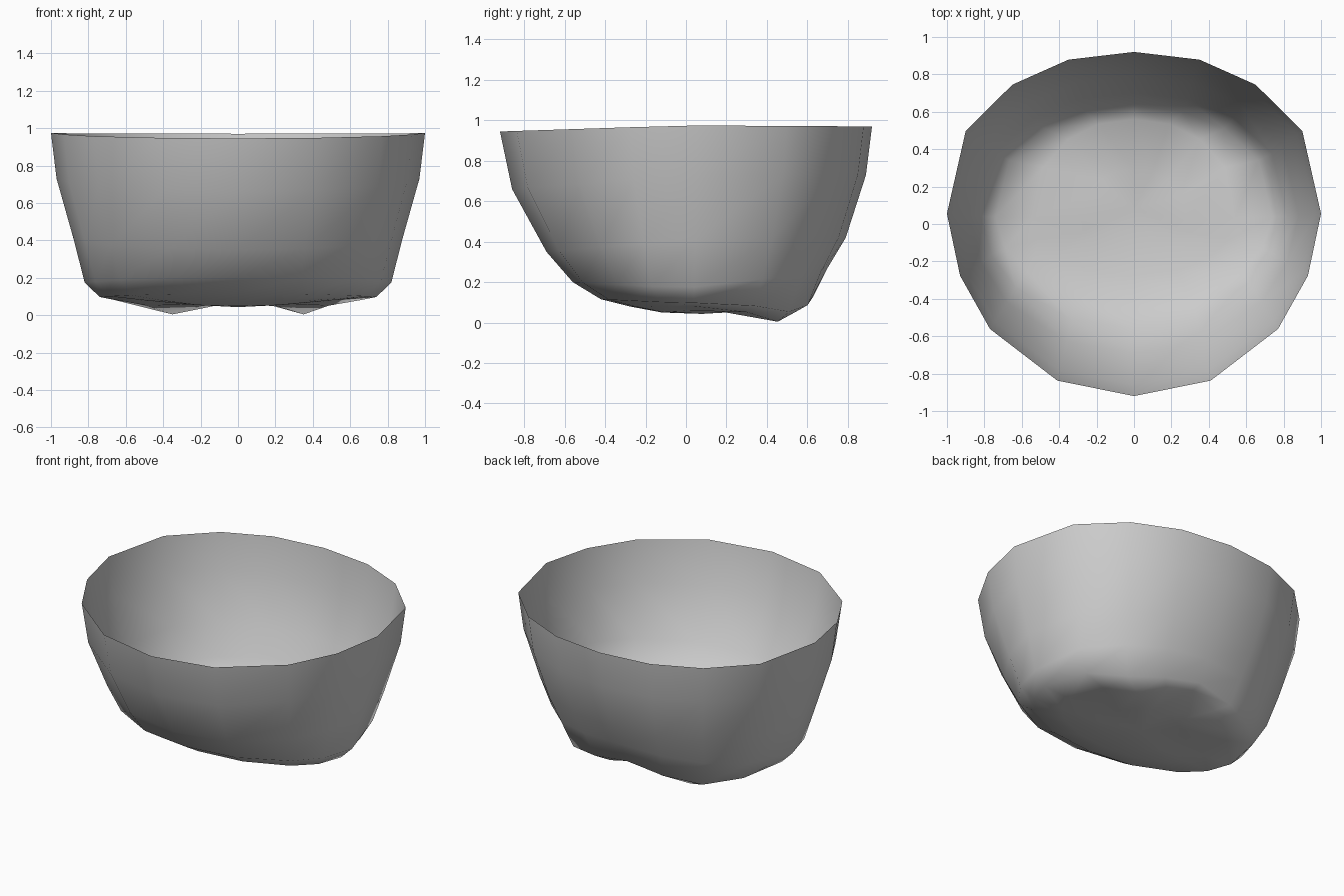
import bpy
import bmesh

old = bpy.data.objects.get("Cube")
if old:
    bpy.data.objects.remove(old, do_unlink=True)

# Half of the rim outline, from back centre to front centre, as unit directions
OUTLINE = [(0, 1), (.35, .955), (.65, .81), (.9, .54), (1, .06),
           (.93, -.3), (.77, -.61), (.41, -.91), (0, -1)]
# How strongly each outline column sinks into the two rear feet
FOOT = [0, .6, 1, .45, 0, 0, 0, 0, 0]
# Each ring: half width, front reach, back reach, z at front / side / back, foot depth
RINGS = [
    (1.0, .92, .92, .945, .975, .97, 0),
    (.97, .86, .89, .66, .73, .73, 0),
    (.88, .69, .79, .35, .41, .42, 0),
    (.82, .56, .70, .20, .17, .27, .02),
    (.74, .42, .63, .115, .095, .13, .07),
    (.54, .28, .56, .08, .08, .11, .1),
    (.28, .12, .29, .05, .06, .055, 0),
]


def ring_point(ring, column, side):
    """Place one outline column on a ring, mirrored by side."""
    width, front, back, z_front, z_side, z_back, depth = ring
    u, v = OUTLINE[column]
    reach, z_end = (back, z_back) if v > 0 else (front, z_front)
    z = z_side + (z_end - z_side) * abs(v) - depth * FOOT[column]
    return side * u * width, v * reach, z


# Walk down one side and back up the other to close each ring
last = len(OUTLINE) - 1
walk = [(c, 1) for c in range(last + 1)]
walk += [(c, -1) for c in range(last - 1, 0, -1)]

# Bowl wall: bridge successive rings
bm = bmesh.new()
loops = [[bm.verts.new(ring_point(r, c, s)) for c, s in walk] for r in RINGS]
count = len(walk)
for upper, lower in zip(loops, loops[1:]):
    for i in range(count):
        j = (i + 1) % count
        bm.faces.new((upper[i], upper[j], lower[j], lower[i]))

# Bowl floor: fan to a centre point
centre = bm.verts.new((0, .08, .043))
for i in range(count):
    bm.faces.new((loops[-1][i], loops[-1][(i + 1) % count], centre))
bmesh.ops.recalc_face_normals(bm, faces=bm.faces)
# Outer side faces outward
bm.normal_update()
if bm.faces[0].normal.dot(bm.faces[0].calc_center_median()) < 0:
    bmesh.ops.reverse_faces(bm, faces=bm.faces)
for face in bm.faces:
    face.smooth = True

mesh = bpy.data.meshes.new("bowl_shell")
bm.to_mesh(mesh)
bm.free()

# Plain grey
grey = bpy.data.materials.new("light_grey")
grey.use_nodes = True
colour = (.6, .6, .6, 1)
grey.diffuse_color = colour
grey.node_tree.nodes["Principled BSDF"].inputs["Base Color"].default_value = colour
mesh.materials.append(grey)

bowl = bpy.data.objects.new("bowl_shell", mesh)
bpy.context.collection.objects.link(bowl)
